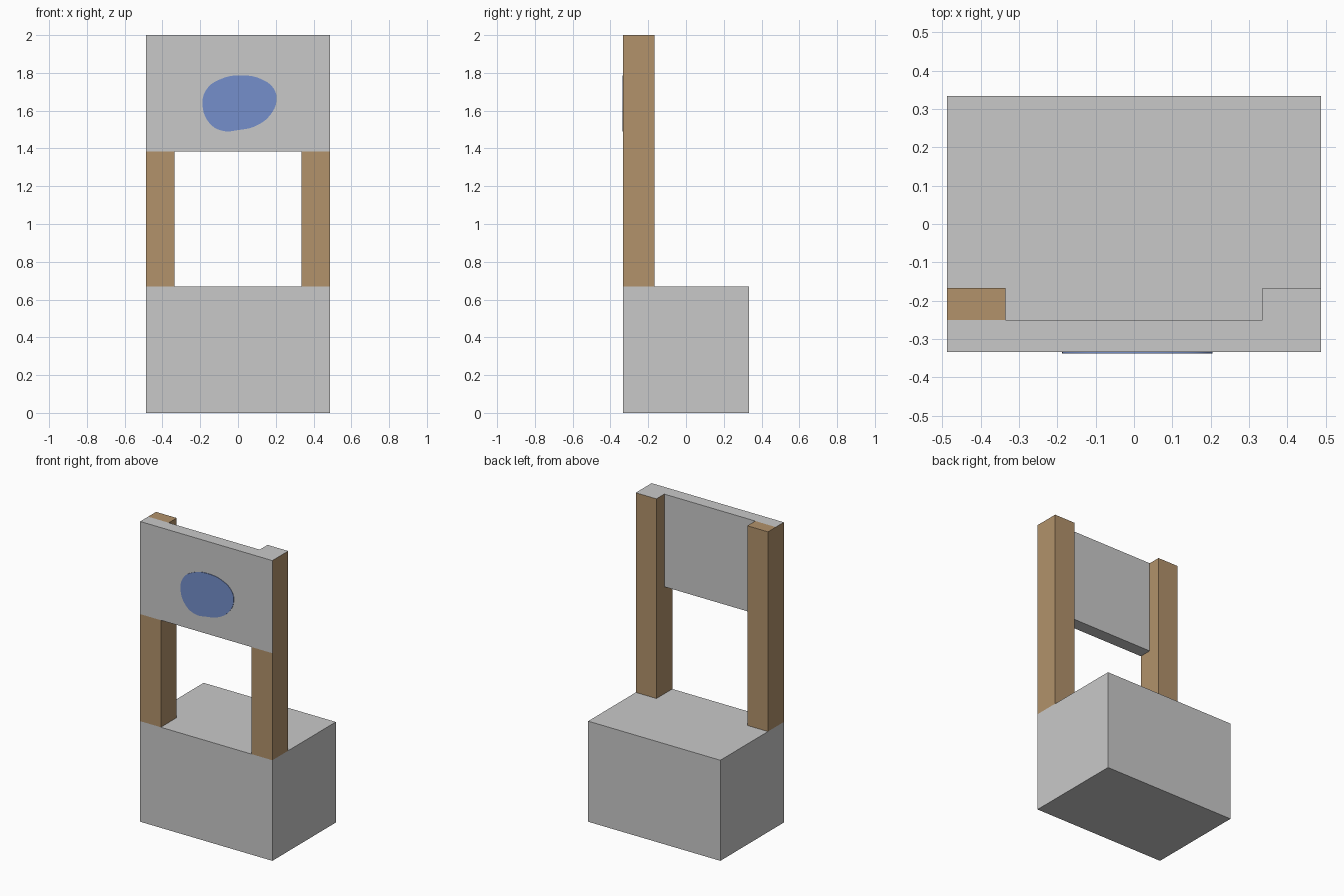
import bpy
import bmesh
import math

if "Cube" in bpy.data.objects:
    bpy.data.objects.remove(bpy.data.objects["Cube"])

W, D = 0.487, 0.334            # half width and half depth
SEAT_Z, BOARD_Z, TOP = 0.67, 1.383, 2.0
POST_IN = 0.335                # inner face of posts
BOARD_Y, POST_Y = -0.25, -0.167  # back of board, back of posts


def material(name, rgb):
    m = bpy.data.materials.new(name)
    m.diffuse_color = (*rgb, 1)
    m.use_nodes = True
    m.node_tree.nodes["Principled BSDF"].inputs["Base Color"].default_value = m.diffuse_color
    return m


grey = material("light grey", (0.584, 0.584, 0.584))
wood = material("wood brown", (0.445, 0.287, 0.147))
blue = material("blue", (0.178, 0.275, 0.597))


def extrude_x(name, profile, x0, x1, mats, rule=lambda n: 0):
    """Extrude a (y, z) profile along x; rule(normal) gives the material slot."""
    bm = bmesh.new()
    face = bm.faces.new([bm.verts.new((x0, y, z)) for y, z in profile])
    ext = bmesh.ops.extrude_face_region(bm, geom=[face])
    moved = [v for v in ext["geom"] if isinstance(v, bmesh.types.BMVert)]
    bmesh.ops.translate(bm, verts=moved, vec=(x1 - x0, 0, 0))
    bmesh.ops.recalc_face_normals(bm, faces=bm.faces)
    bm.normal_update()
    for f in bm.faces:
        f.material_index = rule(f.normal)
    me = bpy.data.meshes.new(name)
    bm.to_mesh(me)
    bm.free()
    for m in mats:
        me.materials.append(m)
    ob = bpy.data.objects.new(name, me)
    bpy.context.collection.objects.link(ob)
    return ob


def rect(y0, y1, z0, z1):
    return [(y0, z0), (y1, z0), (y1, z1), (y0, z1)]


# Base block
extrude_x("base_block", rect(-D, D, 0, SEAT_Z), -W, W, [grey])

# Sign board, its ends show the wood of the posts
extrude_x("sign_board", rect(-D, BOARD_Y, BOARD_Z, TOP), -W, W, [grey, wood],
          lambda n: 1 if abs(n.x) > 0.9 else 0)

# Posts, notched for the board; the right one has a grey cap
notched = [(-D, SEAT_Z), (POST_Y, SEAT_Z), (POST_Y, TOP),
           (BOARD_Y, TOP), (BOARD_Y, BOARD_Z), (-D, BOARD_Z)]
extrude_x("left_post", notched, -W, -POST_IN, [wood])
extrude_x("right_post", notched, POST_IN, W, [wood, grey],
          lambda n: 1 if n.z > 0.9 else 0)

# Blue rounded patch on the board: smooth closed outline in (x, z)
outline = [(-0.188, 1.635), (-0.165, 1.715), (-0.09, 1.768), (0.02, 1.787),
           (0.13, 1.764), (0.19, 1.715), (0.204, 1.655), (0.175, 1.583),
           (0.10, 1.522), (0.0, 1.497), (-0.08, 1.493), (-0.15, 1.533)]
cu = bpy.data.curves.new("blue_patch", "CURVE")
cu.dimensions = "2D"
cu.fill_mode = "BOTH"
cu.extrude = 0.002
cu.resolution_u = 5
sp = cu.splines.new("BEZIER")
sp.bezier_points.add(len(outline) - 1)
for p, (x, z) in zip(sp.bezier_points, outline):
    p.co = (x, z, 0)
    p.handle_left_type = p.handle_right_type = "AUTO"
sp.use_cyclic_u = True
cu.materials.append(blue)
patch = bpy.data.objects.new("blue_patch", cu)
patch.rotation_euler.x = math.pi / 2
patch.location.y = -D - 0.001
bpy.context.collection.objects.link(patch)
